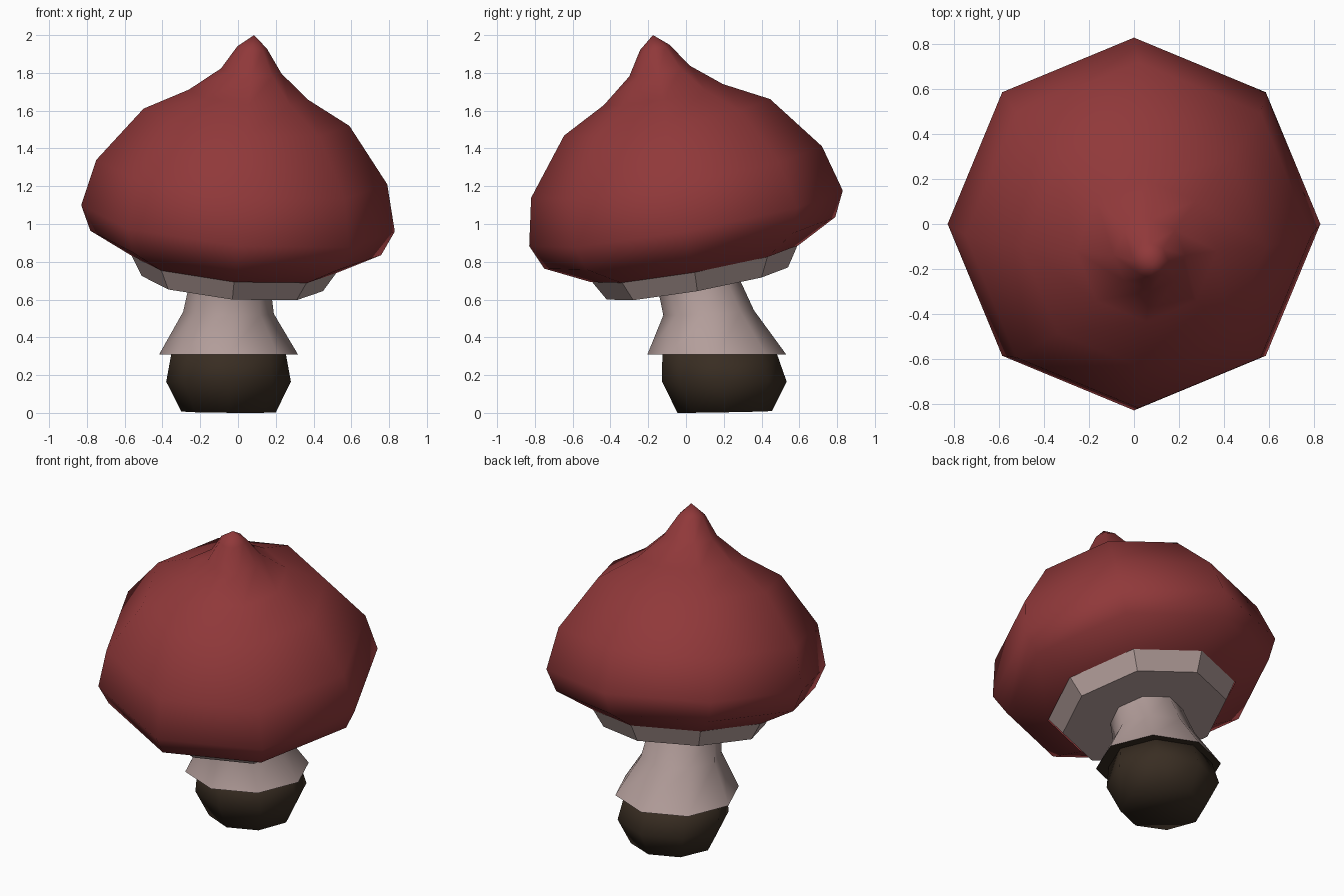
import bpy, bmesh
from math import cos, sin, pi

cube = bpy.data.objects.get("Cube")
if cube:
    bpy.data.objects.remove(cube)

SIDES = 8
LEAN = (-0.084, 0.177)  # height change of the tilted rings per unit x and y


def material(name, color):
    m = bpy.data.materials.new(name)
    m.use_nodes = True
    rgba = (*color, 1)
    m.diffuse_color = rgba
    bsdf = m.node_tree.nodes["Principled BSDF"]
    bsdf.inputs["Base Color"].default_value = rgba
    bsdf.inputs["Roughness"].default_value = 0.8
    return m


def loft(name, rings, mats, tip=None, close_bottom=True, bottom_mat=0, angle=pi):
    """Skin rings given bottom to top as (x, y, z, radius, tilt)."""
    bm = bmesh.new()
    loops = []
    for cx, cy, cz, r, tilt in rings:
        loop = []
        for i in range(SIDES):
            dx, dy = r * cos(2 * pi * i / SIDES), r * sin(2 * pi * i / SIDES)
            dz = tilt * (LEAN[0] * dx + LEAN[1] * dy)
            loop.append(bm.verts.new((cx + dx, cy + dy, cz + dz)))
        loops.append(loop)
    for low, high in zip(loops, loops[1:]):
        for i in range(SIDES):
            j = (i + 1) % SIDES
            bm.faces.new((low[i], low[j], high[j], high[i]))
    if tip:
        apex = bm.verts.new(tip)
        for i in range(SIDES):
            bm.faces.new((loops[-1][i], loops[-1][(i + 1) % SIDES], apex))
    else:
        bm.faces.new(loops[-1])
    if close_bottom:
        bm.faces.new(loops[0][::-1]).material_index = bottom_mat
    mesh = bpy.data.meshes.new(name)
    bm.to_mesh(mesh)
    bm.free()
    for m in mats:
        mesh.materials.append(m)
    ob = bpy.data.objects.new(name, mesh)
    bpy.context.collection.objects.link(ob)
    bpy.ops.object.select_all(action="DESELECT")
    ob.select_set(True)
    bpy.context.view_layer.objects.active = ob
    bpy.ops.object.shade_smooth_by_angle(angle=angle)
    return ob


red = material("cap red", (0.28, 0.040, 0.042))
pale = material("stem pale pink", (0.45, 0.34, 0.325))
brown = material("base brown", (0.040, 0.026, 0.016))

# Tilted cap with a pointed, forward-leaning tip
loft("cap", [
    (-0.02, 0.045, 0.79, 0.55, 1),
    (-0.012, 0.02, 0.90, 0.77, 1),
    (0.0, 0.0, 1.03, 0.83, 1),
    (0.02, -0.05, 1.275, 0.77, 1),
    (0.045, -0.10, 1.565, 0.545, 1),
    (0.055, -0.12, 1.685, 0.315, 1),
    (0.07, -0.14, 1.81, 0.16, 1),
    (0.075, -0.165, 1.935, 0.078, 1),
], [red], tip=(0.085, -0.175, 2.0), close_bottom=False)

# Gill disc under the cap
loft("gills", [
    (-0.03, 0.06, 0.685, 0.48, 1),
    (-0.02, 0.045, 0.80, 0.55, 1),
], [pale], angle=0.6)

# Flared stem with a dark underside
loft("stem", [
    (-0.05, 0.163, 0.31, 0.367, 0),
    (-0.05, 0.12, 0.53, 0.24, 0.3),
    (-0.04, 0.06, 0.70, 0.21, 1),
], [pale, brown], bottom_mat=1, angle=1.0)

# Rounded base
loft("base", [
    (-0.05, 0.205, 0.005, 0.25, 0.1),
    (-0.05, 0.203, 0.165, 0.33, 0),
    (-0.05, 0.175, 0.33, 0.30, 0),
], [brown])
